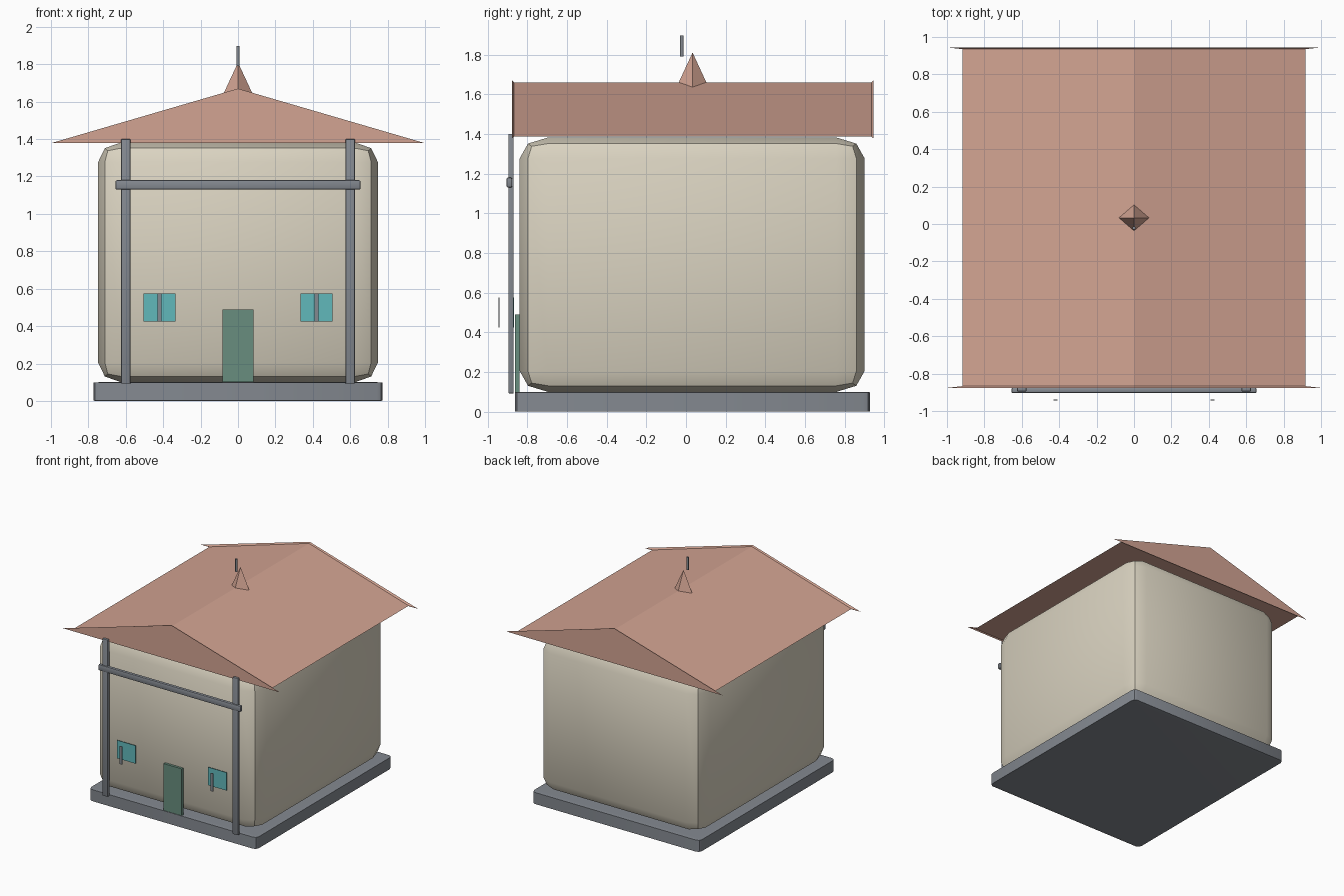
import bpy, bmesh
from math import radians

if "Cube" in bpy.data.objects:
    bpy.data.objects.remove(bpy.data.objects["Cube"])


def mat(name, rgb):
    m = bpy.data.materials.new(name)
    m.diffuse_color = (*rgb, 1)
    m.use_nodes = True
    m.node_tree.nodes["Principled BSDF"].inputs["Base Color"].default_value = m.diffuse_color
    return m


WALL = mat("plaster", (0.70, 0.65, 0.53))
ROOF = mat("roof_tile", (0.65, 0.37, 0.29))
GLASS = mat("glass", (0.12, 0.48, 0.50))
DOOR = mat("door_paint", (0.14, 0.27, 0.21))
STONE = mat("slate_grey", (0.23, 0.25, 0.28))


def finish(ob, name, material, smooth=False):
    ob.name = name
    ob.data.materials.append(material)
    if smooth:
        bpy.ops.object.select_all(action='DESELECT')
        ob.select_set(True)
        bpy.context.view_layer.objects.active = ob
        bpy.ops.object.shade_smooth_by_angle(angle=radians(35))
    return ob


def from_bmesh(bm, name, material, smooth=False):
    bmesh.ops.recalc_face_normals(bm, faces=bm.faces[:])
    me = bpy.data.meshes.new(name)
    bm.to_mesh(me)
    bm.free()
    ob = bpy.data.objects.new(name, me)
    bpy.context.collection.objects.link(ob)
    return finish(ob, name, material, smooth)


def box(name, lo, hi, material, bevel=0.0, unit_bevel=0.0):
    """Box between two corners; unit_bevel stretches with the box."""
    bm = bmesh.new()
    bmesh.ops.create_cube(bm, size=1)
    size = [b - a for a, b in zip(lo, hi)]
    mid = [(a + b) / 2 for a, b in zip(lo, hi)]

    def round_edges(width):
        if width:
            bmesh.ops.bevel(bm, geom=bm.edges[:], offset=width, segments=2,
                            profile=0.5, affect='EDGES')

    round_edges(unit_bevel)
    bmesh.ops.scale(bm, vec=size, verts=bm.verts)
    round_edges(bevel)
    bmesh.ops.translate(bm, vec=mid, verts=bm.verts)
    return from_bmesh(bm, name, material, bool(bevel or unit_bevel))


# Foundation and rounded house body
box("foundation", (-0.773, -0.862, 0), (0.773, 0.927, 0.1), STONE, unit_bevel=0.02)
box("house_body", (-0.748, -0.838, 0.1), (0.748, 0.9, 1.382), WALL, unit_bevel=0.082)

# Gable roof: triangular sections that flare out at both ends
bm = bmesh.new()
rings = []
for y, half, eave, ridge in [(-0.876, 1.0, 1.378, 1.67), (-0.867, 0.918, 1.386, 1.66),
                             (0.935, 0.918, 1.386, 1.66), (0.944, 1.0, 1.378, 1.67)]:
    rings.append([bm.verts.new(p) for p in
                  [(-half, y, eave), (half, y, eave), (0, y, ridge)]])
for a, b in zip(rings, rings[1:]):
    for i in range(3):
        j = (i + 1) % 3
        bm.faces.new((a[i], a[j], b[j], b[i]))
bm.faces.new(rings[0])
bm.faces.new(rings[-1])
from_bmesh(bm, "gable_roof", ROOF)

# Four-sided roof finial with its floating rod
bpy.ops.mesh.primitive_cone_add(vertices=4, radius1=0.08, radius2=0, depth=0.173,
                                location=(0, 0.033, 1.7235))
finish(bpy.context.object, "roof_finial", ROOF)
bpy.ops.mesh.primitive_cylinder_add(vertices=12, radius=0.009, depth=0.107,
                                    location=(0, -0.021, 1.8435))
finish(bpy.context.object, "finial_rod", STONE, True)

# Front frame: two posts and a cross beam
for side, s in (("left", -1), ("right", 1)):
    box(side + "_post", (s * 0.6 - 0.025, -0.895, 0.092), (s * 0.6 + 0.025, -0.868, 1.4),
        STONE, bevel=0.005)
box("cross_beam", (-0.655, -0.904, 1.13), (0.655, -0.876, 1.18), STONE, bevel=0.007)

# Door
box("door", (-0.084, -0.861, 0.1), (0.084, -0.84, 0.49), DOOR)

# Windows with a thin bar standing in front of each pane
for side, s in (("left", -1), ("right", 1)):
    x = s * 0.419
    box(side + "_window", (x - 0.085, -0.87, 0.425), (x + 0.085, -0.866, 0.575), GLASS)
    box(side + "_window_bar", (x - 0.011, -0.944, 0.425), (x + 0.011, -0.939, 0.575), STONE)
